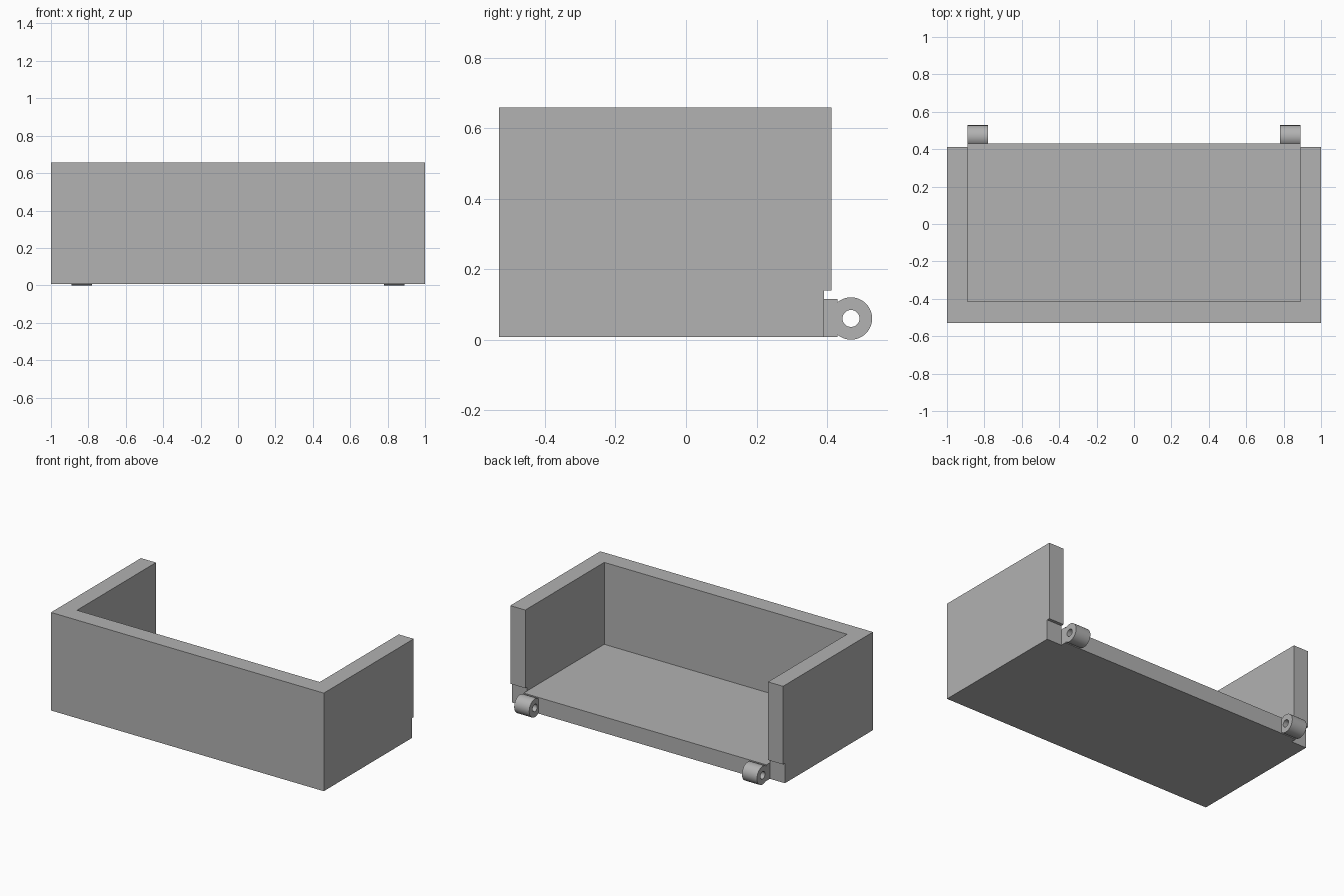
import bpy, bmesh
from math import cos, sin, tau, pi

default = bpy.data.objects.get("Cube")
if default:
    bpy.data.objects.remove(default, do_unlink=True)

grey = bpy.data.materials.new("plain_grey")
grey.use_nodes = True
GREY = (0.445, 0.445, 0.445, 1)
grey.diffuse_color = GREY
grey.node_tree.nodes["Principled BSDF"].inputs["Base Color"].default_value = GREY


def make_object(name, bm):
    bmesh.ops.recalc_face_normals(bm, faces=bm.faces)
    mesh = bpy.data.meshes.new(name)
    bm.to_mesh(mesh)
    bm.free()
    mesh.materials.append(grey)
    ob = bpy.data.objects.new(name, mesh)
    bpy.context.collection.objects.link(ob)
    return ob


def extrude_x(name, profile, x0, x1):
    """Sweep a closed (y, z) profile from x0 to x1."""
    bm = bmesh.new()
    face = bm.faces.new([bm.verts.new((x0, y, z)) for y, z in profile])
    swept = bmesh.ops.extrude_face_region(bm, geom=[face])["geom"]
    moved = [v for v in swept if isinstance(v, bmesh.types.BMVert)]
    bmesh.ops.translate(bm, verts=moved, vec=(x1 - x0, 0, 0))
    return make_object(name, bm)


def rect(y0, y1, z0, z1):
    return [(y0, z0), (y1, z0), (y1, z1), (y0, z1)]


def cut(target, cutter):
    cutter.hide_render = True
    mod = target.modifiers.new("cut", 'BOOLEAN')
    mod.operation = 'DIFFERENCE'
    mod.solver = 'EXACT'
    mod.object = cutter
    bpy.context.view_layer.objects.active = target
    bpy.ops.object.modifier_apply(modifier=mod.name)
    bpy.data.objects.remove(cutter, do_unlink=True)


INNER = 0.89       # inner face of the side walls
FLOOR_TOP = 0.115
LIP = 0.43         # back edge of the floor

# Open-backed tray: solid block, stepped wall ends, then the hollow
tray = extrude_x("open_tray", rect(-0.53, LIP, 0.008, 0.658), -1, 1)
step = [(0.412, 1), (0.412, 0.14), (0.392, 0.14), (0.392, -1), (1, -1), (1, 1)]
for side in (-1, 1):
    cut(tray, extrude_x("wall_end_cutter", step, side * INNER, side * 1.2))
cut(tray, extrude_x("hollow_cutter", rect(-0.415, 1, FLOOR_TOP, 1), -INNER, INNER))

# Merge leftover coplanar faces
bm = bmesh.new()
bm.from_mesh(tray.data)
bmesh.ops.remove_doubles(bm, verts=bm.verts, dist=0.0001)
bmesh.ops.dissolve_limit(bm, angle_limit=0.01, verts=bm.verts, edges=bm.edges)
bm.to_mesh(tray.data)
bm.free()


# Hinge knuckles: short tubes along x on the back lip
def knuckle(name, x0, x1, y=0.468, z=0.06, outer=0.06, inner=0.024, n=48):
    bm = bmesh.new()
    loops = [[bm.verts.new((x, y + r * cos(tau * i / n), z + r * sin(tau * i / n)))
              for i in range(n)]
             for x, r in ((x0, outer), (x1, outer), (x1, inner), (x0, inner))]
    for k in range(4):
        a, b = loops[k], loops[(k + 1) % 4]
        for i in range(n):
            j = (i + 1) % n
            bm.faces.new((a[i], a[j], b[j], b[i]))
    ob = make_object(name, bm)
    bpy.ops.object.select_all(action='DESELECT')
    ob.select_set(True)
    bpy.context.view_layer.objects.active = ob
    bpy.ops.object.shade_smooth_by_angle(angle=pi / 6)


knuckle("left_hinge_knuckle", 0.78, INNER)
knuckle("right_hinge_knuckle", -INNER, -0.78)
